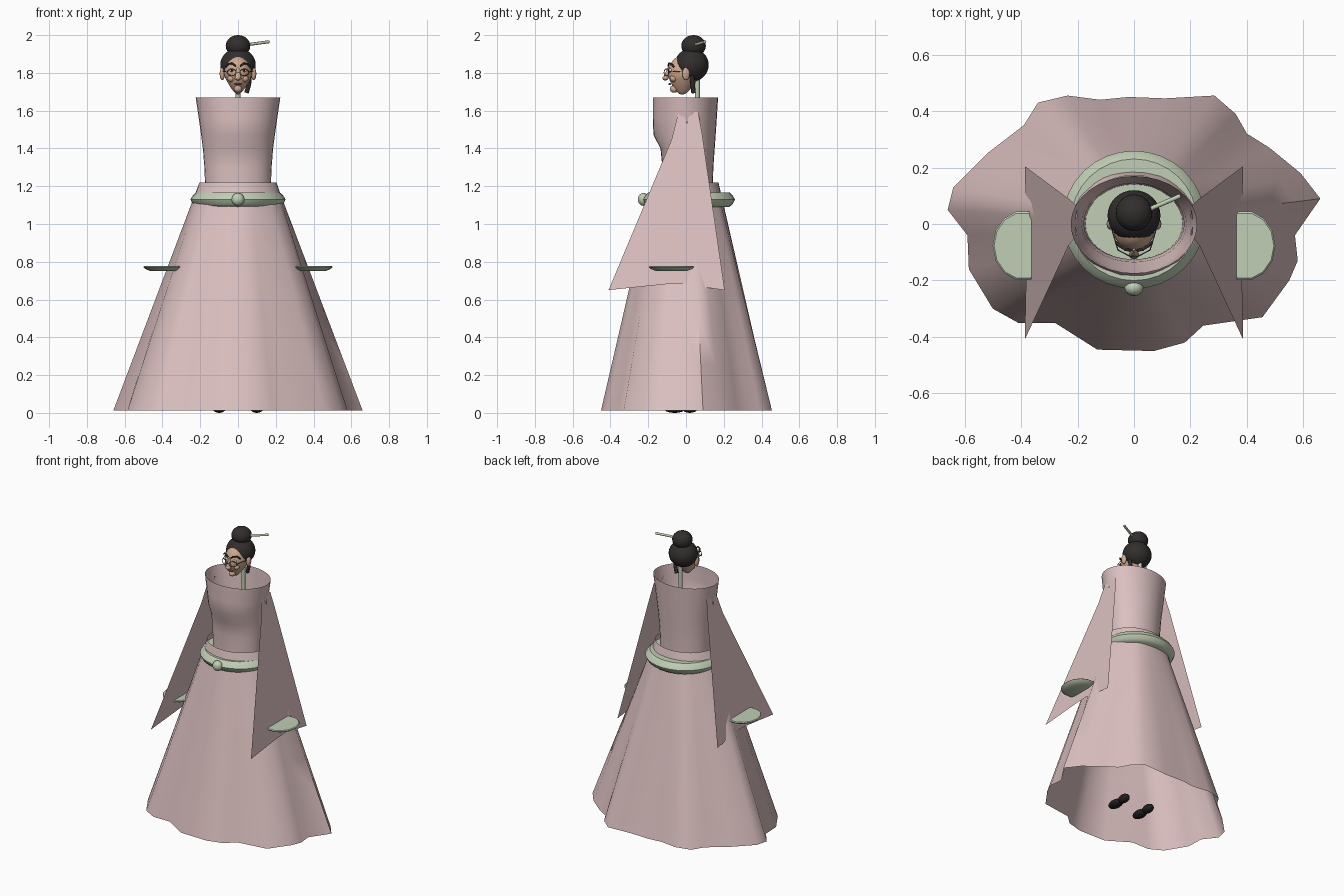
import bpy, bmesh, math
from mathutils import Vector

cube = bpy.data.objects.get("Cube")
if cube:
    bpy.data.objects.remove(cube)


def material(name, rgb):
    m = bpy.data.materials.new(name)
    m.use_nodes = True
    m.diffuse_color = (*rgb, 1)
    m.node_tree.nodes["Principled BSDF"].inputs["Base Color"].default_value = (*rgb, 1)
    return m


PINK = material("dusty pink cloth", (0.72, 0.53, 0.53))
GREEN = material("pale green", (0.53, 0.62, 0.46))
BLACK = material("black hair", (0.032, 0.027, 0.027))
SKIN = material("skin", (0.62, 0.40, 0.28))
SHOE = material("shoe black", (0.015, 0.013, 0.013))
WHITE = material("eye white", (0.75, 0.72, 0.68))
METAL = material("spectacle grey", (0.12, 0.10, 0.09))
LIP = material("lip brown", (0.33, 0.15, 0.11))


def finish(name, bm, mat, smooth=40):
    bmesh.ops.recalc_face_normals(bm, faces=bm.faces)
    me = bpy.data.meshes.new(name)
    bm.to_mesh(me)
    bm.free()
    me.materials.append(mat)
    ob = bpy.data.objects.new(name, me)
    bpy.context.collection.objects.link(ob)
    if smooth:
        bpy.ops.object.select_all(action="DESELECT")
        ob.select_set(True)
        bpy.context.view_layer.objects.active = ob
        bpy.ops.object.shade_smooth_by_angle(angle=math.radians(smooth))
    return ob


def loft(name, rings, mat, caps=False, smooth=40):
    """Skin a list of closed rings of points."""
    bm = bmesh.new()
    loops = [[bm.verts.new(p) for p in ring] for ring in rings]
    n = len(loops[0])
    for a, b in zip(loops, loops[1:]):
        for i in range(n):
            j = (i + 1) % n
            bm.faces.new((a[i], a[j], b[j], b[i]))
    if caps:
        bm.faces.new(loops[0])
        bm.faces.new(loops[-1])
    return finish(name, bm, mat, smooth)


def oval(z, rx, front, back, cx=0, cy=0, n=32):
    """Ring with different depth in front and behind."""
    pts = []
    for i in range(n):
        a = math.tau * i / n
        s = math.sin(a)
        pts.append((cx + rx * math.cos(a), cy + s * (back if s > 0 else front), z))
    return pts


def ball(name, centre, radii, mat, seg=24, shape=None):
    bm = bmesh.new()
    bmesh.ops.create_uvsphere(bm, u_segments=seg, v_segments=seg * 2 // 3, radius=1)
    for v in bm.verts:
        if shape:
            shape(v.co)
        v.co = Vector(centre) + Vector([c * r for c, r in zip(v.co, radii)])
    return finish(name, bm, mat, 60)


def tube(name, points, radius, mat, cyclic=False):
    cu = bpy.data.curves.new(name, "CURVE")
    cu.dimensions = "3D"
    cu.bevel_depth = radius
    cu.bevel_resolution = 2
    cu.use_fill_caps = True
    sp = cu.splines.new("POLY")
    sp.points.add(len(points) - 1)
    for p, co in zip(sp.points, points):
        p.co = (*co, 1)
    sp.use_cyclic_u = cyclic
    cu.materials.append(mat)
    ob = bpy.data.objects.new(name, cu)
    bpy.context.collection.objects.link(ob)


# Skirt: an oval waist spreading to an irregular pleated hem
hem = [(.66, .09), (.59, .18), (.48, .27), (.40, .32), (.36, .39), (.285, .455),
       (.11, .445), (-.02, .45), (-.12, .44), (-.235, .455), (-.34, .43), (-.39, .35),
       (-.52, .25), (-.64, .13), (-.66, .05), (-.59, -.04), (-.585, -.16), (-.5, -.3),
       (-.41, -.35), (-.28, -.35), (-.13, -.445), (.07, -.45), (.18, -.42), (.245, -.36),
       (.455, -.33), (.55, -.2), (.58, -.13), (.57, -.04)]
skirt = []
for t in (0, .04, .1, .25, .4, .6, .8, 1):
    ring = []
    for x, y in hem:
        a = math.atan2(y / .45, x / .62)
        waist = Vector((.205 * math.cos(a), .172 * math.sin(a)))
        p = waist.lerp(Vector((x, y)), t)
        ring.append((p.x, p.y, 1.22 - 1.208 * t))
    skirt.append(ring)
loft("skirt", skirt, PINK, smooth=60)

# Bodice, open at the collar, with a fuller chest
loft("bodice", [oval(z, rx, f, b) for z, rx, f, b in (
    (1.15, .172, .125, .14), (1.3, .178, .125, .145), (1.4, .186, .135, .152),
    (1.47, .195, .172, .157), (1.56, .208, .176, .163), (1.67, .224, .176, .17))], PINK, smooth=60)

# Belt and clasp
loft("belt", [oval(z, r, r * .97, r * .97, cy=.015) for z, r in (
    (1.09, .22), (1.105, .24), (1.13, .252), (1.15, .24), (1.167, .222))], GREEN, caps=True)
ball("belt_clasp", (0, -.225, 1.13), (.034, .03, .034), GREEN, 16)

# Sleeves as thin hanging panels, and the flat hands
panel = [(-.035, 1.61), (-.012, 1.58), (.005, 1.53), (.025, 1.61), (.065, 1.59), (.085, 1.48),
         (.205, .65), (.1, .665), (0, .685), (-.1, .682), (-.22, .67), (-.41, .65), (-.077, 1.445)]
for side, sx in (("left", 1), ("right", -1)):
    bm = bmesh.new()
    bm.faces.new([bm.verts.new((sx * (.2 + .185 * (1.61 - z) / .95), y, z)) for y, z in panel])
    finish(side + "_sleeve", bm, PINK, 0)
    loft(side + "_hand", [oval(z, r * .87, r, r, cx=sx * .393, cy=-.077, n=14) for z, r in (
        (.752, .085), (.762, .112), (.772, .124), (.777, .118))], GREEN, caps=True)

    # Shoes: toe and heel
    ball(side + "_shoe_toe", (sx * .1, -.06, .025), (.036, .06, .025), SHOE, 16)
    ball(side + "_shoe_heel", (sx * .1, .02, .028), (.03, .045, .028), SHOE, 16)


# Head: jaw narrows toward the chin
def jaw(co):
    if co.z < 0:
        co.x *= 1 + .5 * co.z
        co.y = co.y * (1 + .35 * co.z) + .1 * co.z


ball("face", (0, -.012, 1.79), (.074, .083, .105), SKIN, 32, jaw)
ball("chin", (0, -.062, 1.715), (.022, .024, .02), SKIN, 16)
ball("hair", (0, .03, 1.842), (.094, .09, .088), BLACK, 32)
ball("hair_bun", (0, .04, 1.943), (.065, .065, .057), BLACK, 24)
tube("hair_lock", [(.062, .03, 1.79), (.058, .035, 1.74), (.045, .04, 1.695)], .012, BLACK)
tube("hair_pin", [(-.02, .02, 1.94), (.165, .1, 1.965)], .008, GREEN)
tube("neck_ribbon", [(0, .06, 1.15), (0, .06, 1.77)], .013, GREEN)

# Nose and mouth
bm = bmesh.new()
bmesh.ops.create_cone(bm, cap_ends=True, segments=10, radius1=.019, radius2=.005, depth=.065)
for v in bm.verts:
    c = v.co.copy()
    v.co = (c.x, -.1 + c.y * .8 + c.z * .28, 1.8 + c.z)
finish("nose", bm, SKIN, 60)
ball("nose_tip", (0, -.109, 1.772), (.015, .016, .012), SKIN, 12)
ball("mouth", (0, -.087, 1.741), (.022, .007, .005), LIP, 12)

for side, sx in (("left", 1), ("right", -1)):
    ball(side + "_ear", (sx * .083, .0, 1.795), (.014, .02, .034), SKIN, 16)
    ball(side + "_cheek", (sx * .036, -.066, 1.77), (.02, .02, .018), SKIN, 16)
    ball(side + "_eye", (sx * .032, -.082, 1.814), (.014, .01, .009), WHITE, 12)
    ball(side + "_pupil", (sx * .032, -.091, 1.814), (.005, .004, .006), SHOE, 10)
    tube(side + "_brow", [(sx * .012, -.094, 1.836), (sx * .03, -.09, 1.85),
                          (sx * .05, -.078, 1.848), (sx * .064, -.064, 1.832)], .005, BLACK)
    rim = [(sx * .034 + .023 * math.cos(a), -.104 + sx * .012 * math.cos(a), 1.803 + .018 * math.sin(a))
           for a in (math.tau * i / 18 for i in range(18))]
    tube(side + "_spectacle_rim", rim, .0022, METAL, True)
    tube(side + "_spectacle_arm", [(sx * .057, -.092, 1.805), (sx * .084, 0, 1.81)], .0022, METAL)
tube("spectacle_bridge", [(-.011, -.116, 1.803), (.011, -.116, 1.803)], .0022, METAL)
